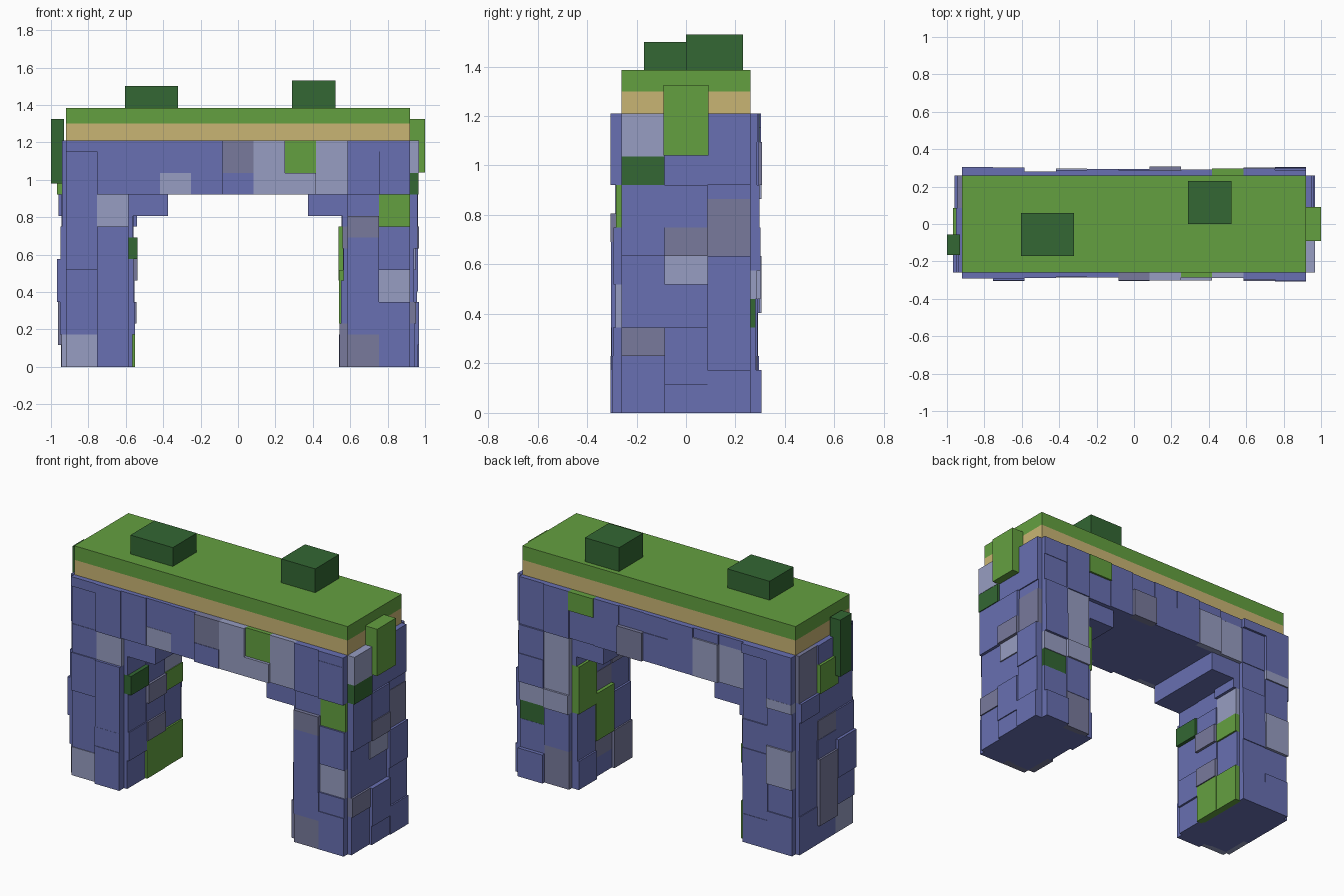
import bpy, bmesh, random
from mathutils import Vector

random.seed(4)
if "Cube" in bpy.data.objects:
    bpy.data.objects.remove(bpy.data.objects["Cube"])


def material(name, r, g, b):
    m = bpy.data.materials.new(name)
    m.use_nodes = True
    m.diffuse_color = (r, g, b, 1)
    bsdf = m.node_tree.nodes["Principled BSDF"]
    bsdf.inputs["Base Color"].default_value = (r, g, b, 1)
    bsdf.inputs["Roughness"].default_value = 0.9
    return m


BLUE = material("blue_stone", .138, .162, .445)
PALE = material("pale_stone", .309, .337, .539)
SLATE = material("slate_stone", .188, .195, .333)
GREEN = material("grass_green", .127, .352, .051)
DARK = material("dark_green", .033, .136, .033)
SAND = material("sand", .584, .462, .174)

STONES = [BLUE, PALE, SLATE, GREEN, DARK]
KEYS = "blsgd"          # letters used in the stone patterns
W, D, TOP = .92, .26, 1.21
COL_X, COL_Y, ROW = 2 * W / 11, 2 * D / 3, TOP / 21
INNER = W - 2 * COL_X   # inner face of each leg
LINTEL = 16 * ROW       # underside of the lintel
CORBEL = 14 * ROW


def add_box(bm, a, b, index=0):
    """Box between two opposite corners."""
    a, b = Vector(a), Vector(b)
    verts = bmesh.ops.create_cube(bm, size=1)["verts"]
    for v in verts:
        v.co = (a + b) / 2 + v.co * Vector(abs(c) for c in b - a)
    for f in {f for v in verts for f in v.link_faces}:
        f.material_index = index


def finish(bm, name, mats):
    mesh = bpy.data.meshes.new(name)
    bm.to_mesh(mesh)
    bm.free()
    for m in mats:
        mesh.materials.append(m)
    obj = bpy.data.objects.new(name, mesh)
    bpy.context.collection.objects.link(obj)


def box(name, mat, x, y, z):
    bm = bmesh.new()
    add_box(bm, (x[0], y[0], z[0]), (x[1], y[1], z[1]))
    finish(bm, name, [mat])


def stone_wall(name, axis, face, out, start, width, columns):
    """Facing stones: each column reads upward, one letter per row of height,
    a space between stones. Short columns hang from the lintel."""
    bm = bmesh.new()
    for i, column in enumerate(columns):
        row = 0 if len(column.replace(" ", "")) > 5 else 16
        u = start + i * width
        for stone in column.split():
            lo, hi = row * ROW, (row + len(stone)) * ROW
            row += len(stone)
            back, front = face - out * .01, face + out * random.uniform(.02, .048)
            a, b = (u, back, lo), (u + width, front, hi)
            if axis == "x":
                a, b = (back, u, lo), (front, u + width, hi)
            add_box(bm, a, b, KEYS.index(stone[0]))
    finish(bm, name, STONES)


# Solid core: legs, lintel and corbels
for side, s in (("right", -1), ("left", 1)):
    box(side + "_leg", BLUE, (s * W, s * INNER), (-D, D), (0, TOP))
    box(side + "_corbel", BLUE, (s * INNER, s * .375), (-D, D), (CORBEL, LINTEL))
box("lintel", BLUE, (-INNER, INNER), (-D, D), (LINTEL, TOP))

# Sand and grass layers on top
box("sand_layer", SAND, (-W, W), (-D, D), (TOP, 1.3))
box("grass_layer", GREEN, (-W, W), (-D, D), (1.3, 1.385))

# Bushes and hanging vines
box("right_bush", DARK, (-.605, -.32), (-.17, .06), (1.385, 1.5))
box("left_bush", DARK, (.29, .52), (0, .23), (1.385, 1.53))
box("left_vine", GREEN, (.92, 1), (-.09, .09), (1.04, 1.325))
box("right_vine", DARK, (-1, -.93), (-.165, -.055), (.98, 1.325))

# Facing stones, columns listed towards +x or +y
stone_wall("front_stones", "y", -D, -1, -W, COL_X, [
    "lll bbbbbb bbbb bbb bbbb b",
    "bbbb bb bbbbbbb lll bbbbb",
    "bbbbb", "ll bbb", "bbbbb", "bb sss", "lllll", "ll ggg", "lllll",
    "sss bbb bbbbbb ss bb bbbbb",
    "bbbb bb lll bbbb ggg bbbb b"])
stone_wall("back_stones", "y", D, 1, -W, COL_X, [
    "bbbb bbb llll bbbb l bbbbb",
    "bbb bbbb bbb bbb bbb bbbb b",
    "llll b", "llll b", "bbbbb", "bbb bb", "sss bb", "bbbbb", "bbb gg",
    "ssss bbbb ll llllll bbbbb",
    "bbb bbb dd ll bbb bbb bbb bb"])
stone_wall("left_side_stones", "x", W, 1, -D, COL_Y, [
    "bbbb ss bbbbb bbbbb dd lll",
    "bb bbbb bbb ll ss bbb bbbbb",
    "bbb bbbb bbbb ssss b bbbbb"])
stone_wall("right_side_stones", "x", -W, -1, -D, COL_Y, [
    "lll bbb bbbb bbb bbb bbbbb",
    "bb sssssss bb ss bbb ggg bb",
    "bbbb bbb bbbb bbb bb sssss"])
stone_wall("right_inner_stones", "x", -INNER, 1, -D, COL_Y, [
    "bbb bbb bbbb dd bb",
    "gggg ss bb ss bb bb",
    "gggg bbbb gg lll b"])
stone_wall("left_inner_stones", "x", INNER, -1, -D, COL_Y, [
    "ssss bbbb bbb ss b",
    "bb ss ggggg ss bbb",
    "bbb bbbbb ggggg b"])
